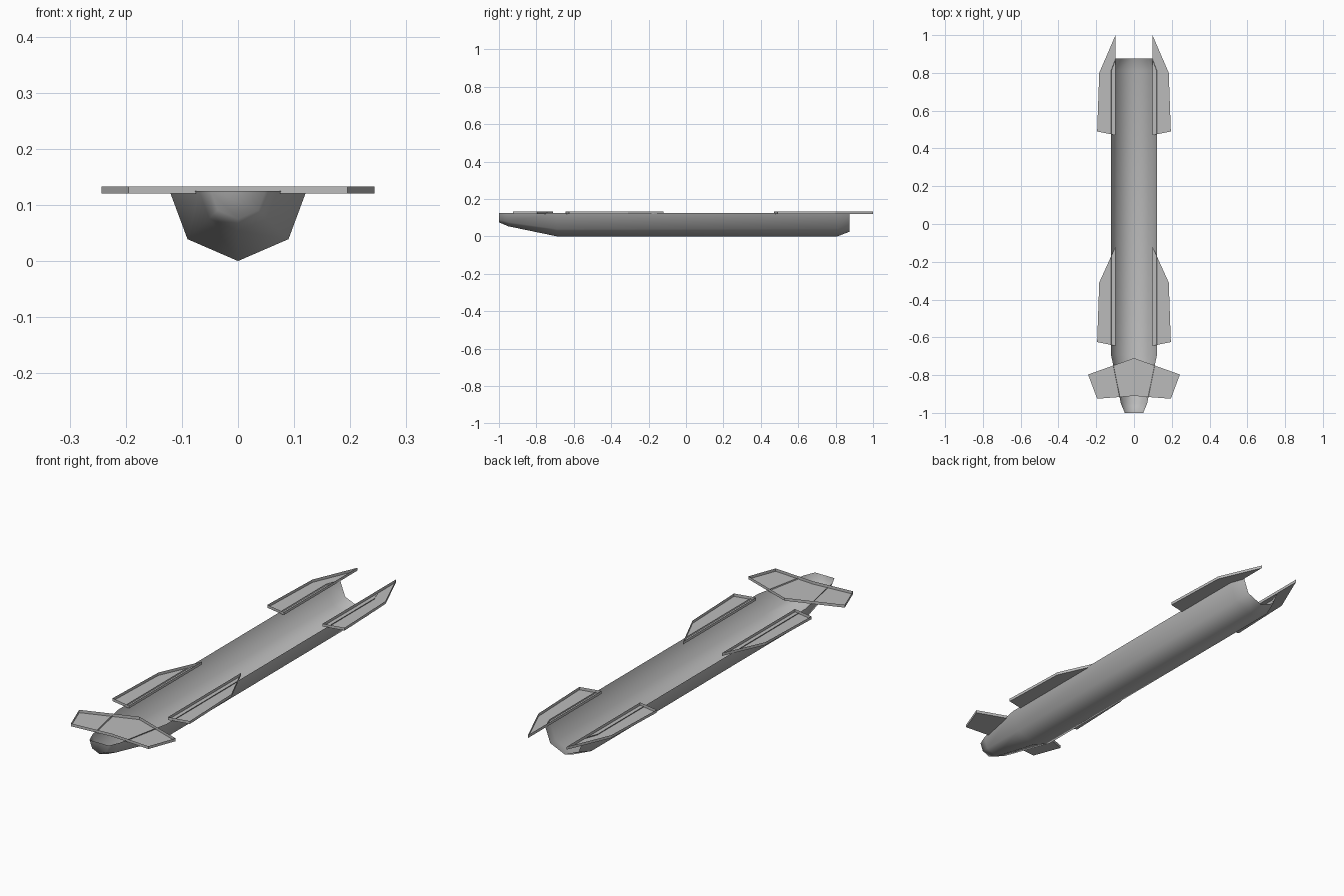
import bpy
import bmesh

cube = bpy.data.objects.get("Cube")
if cube:
    bpy.data.objects.remove(cube, do_unlink=True)

grey = bpy.data.materials.new("plain grey")
grey.use_nodes = True
grey.diffuse_color = (0.5, 0.5, 0.5, 1)
grey.node_tree.nodes["Principled BSDF"].inputs["Base Color"].default_value = (0.5, 0.5, 0.5, 1)

RIM_Z = 0.125    # height of the open hull rim
FIN_Z = 0.12     # underside of the fins
FIN_H = 0.013    # height of the fin walls


def make_object(name, bm, smooth=False):
    mesh = bpy.data.meshes.new(name)
    bm.to_mesh(mesh)
    bm.free()
    mesh.materials.append(grey)
    for poly in mesh.polygons:
        poly.use_smooth = smooth
    obj = bpy.data.objects.new(name, mesh)
    bpy.context.collection.objects.link(obj)
    return obj


def make_hull():
    """Open half shell lofted along y, closed at the nose only."""
    section = [(-0.122, 0), (-0.09, -0.086), (0, -0.125), (0.09, -0.086), (0.122, 0)]
    stations = [(-1, 0.4), (-0.95, 0.57), (-0.69, 1), (0.81, 1), (0.875, 0.8)]
    bm = bmesh.new()
    rings = [[bm.verts.new((x * s, y, RIM_Z + z * s)) for x, z in section]
             for y, s in stations]
    for a, b in zip(rings, rings[1:]):
        for i in range(len(section) - 1):
            bm.faces.new((a[i], a[i + 1], b[i + 1], b[i]))
    bm.faces.new(rings[0][::-1])
    bmesh.ops.recalc_face_normals(bm, faces=bm.faces)
    # the nose cap must face forward
    bm.faces.ensure_lookup_table()
    bm.normal_update()
    if bm.faces[-1].normal.y > 0:
        bmesh.ops.reverse_faces(bm, faces=bm.faces)
    return make_object("hull_shell", bm, smooth=True)


def make_fin(name, outline):
    """Flat fin with a floor and upright edge walls, open on top."""
    bm = bmesh.new()
    low = [bm.verts.new((x, y, FIN_Z)) for x, y in outline]
    high = [bm.verts.new((x, y, FIN_Z + FIN_H)) for x, y in outline]
    floor = bm.faces.new(low)
    for i in range(len(low)):
        j = (i + 1) % len(low)
        bm.faces.new((low[j], low[i], high[i], high[j]))
    floor.normal_update()
    if floor.normal.z > 0:
        bmesh.ops.reverse_faces(bm, faces=bm.faces)
    return make_object(name, bm)


make_hull()

# Side fins, front and rear pairs
front_fin = [(0.098, -0.645), (0.195, -0.625), (0.184, -0.31), (0.098, -0.12)]
rear_fin = [(0.098, 0.47), (0.195, 0.49), (0.184, 0.8), (0.098, 1)]
for label, outline in (("front_fin", front_fin), ("rear_fin", rear_fin)):
    for side, sign in (("left", 1), ("right", -1)):
        make_fin(f"{label}_{side}", [(x * sign, y) for x, y in outline])

# Swept nose wing across the hull
half = [(0.195, -0.925), (0.243, -0.797)]
make_fin("nose_wing", [(0, -0.91)] + half + [(0, -0.71)]
         + [(-x, y) for x, y in reversed(half)])
